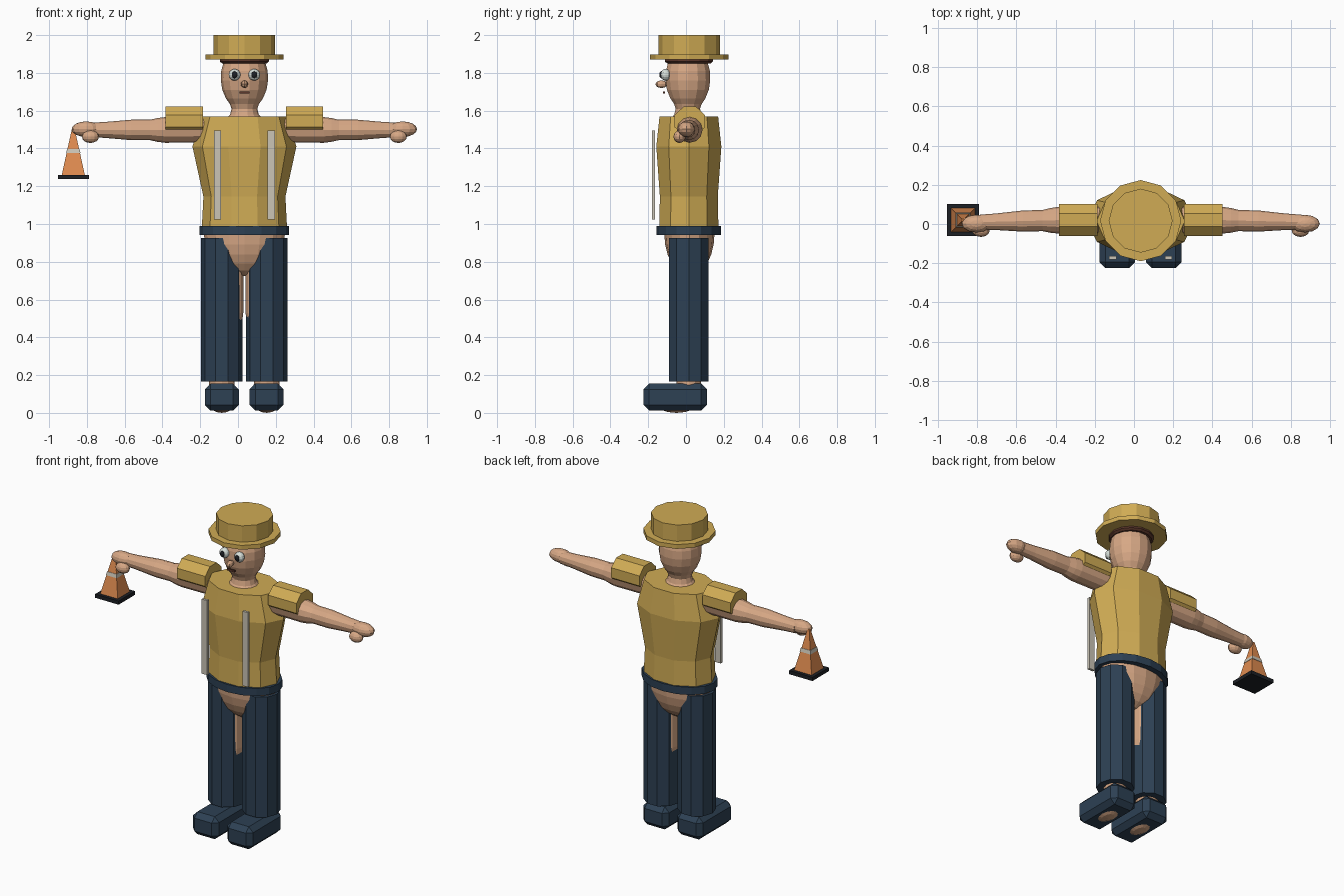
import bpy, bmesh, math
from mathutils import Matrix, Vector

if "Cube" in bpy.data.objects:
    bpy.data.objects.remove(bpy.data.objects["Cube"])

CX, CY = 0.034, 0.015          # axis of the figure


def material(name, rgb):
    m = bpy.data.materials.new(name)
    m.diffuse_color = (*rgb, 1)
    m.use_nodes = True
    m.node_tree.nodes["Principled BSDF"].inputs["Base Color"].default_value = m.diffuse_color
    return m


GOLD = material("gold cloth", (0.63, 0.41, 0.09))
SKIN = material("skin", (0.68, 0.39, 0.235))
NAVY = material("navy", (0.026, 0.052, 0.088))
STRIPE = material("reflective grey", (0.60, 0.56, 0.47))
ORANGE = material("cone orange", (0.74, 0.26, 0.08))
BLACK = material("black", (0.012, 0.014, 0.018))
WHITE = material("eye white", (0.68, 0.74, 0.70))
BROWN = material("brown", (0.11, 0.04, 0.025))


def finish(name, bm, mat):
    bmesh.ops.recalc_face_normals(bm, faces=bm.faces)
    me = bpy.data.meshes.new(name)
    bm.to_mesh(me)
    bm.free()
    me.materials.append(mat)
    ob = bpy.data.objects.new(name, me)
    bpy.context.collection.objects.link(ob)
    return ob


def loft(name, rings, sides, mat, axis="z", turn=0.0):
    """Skin closed rings (x, y, z, r1, r2) lying across the given axis."""
    bm = bmesh.new()
    loops = []
    for x, y, z, r1, r2 in rings:
        loop = []
        for i in range(sides):
            a = 2 * math.pi * i / sides + turn
            u, v = r1 * math.cos(a), r2 * math.sin(a)
            loop.append(bm.verts.new((x + u, y + v, z) if axis == "z" else (x, y + u, z + v)))
        loops.append(loop)
    for a, b in zip(loops, loops[1:]):
        for i in range(sides):
            j = (i + 1) % sides
            bm.faces.new((a[i], a[j], b[j], b[i]))
    bm.faces.new(loops[0])
    bm.faces.new(loops[-1])
    return finish(name, bm, mat)


def ball(name, centre, radii, mat, u=12, v=8):
    bm = bmesh.new()
    bmesh.ops.create_uvsphere(bm, u_segments=u, v_segments=v, radius=1)
    bmesh.ops.transform(bm, verts=bm.verts,
                        matrix=Matrix.Translation(Vector(centre)) @ Matrix.Diagonal((*radii, 1)))
    return finish(name, bm, mat)


def box(name, lo, hi, mat, bevel=0.0):
    lo, hi = Vector(lo), Vector(hi)
    bm = bmesh.new()
    bmesh.ops.create_cube(bm, size=1)
    bmesh.ops.transform(bm, verts=bm.verts,
                        matrix=Matrix.Translation((lo + hi) / 2) @ Matrix.Diagonal((*(hi - lo), 1)))
    if bevel:
        bmesh.ops.bevel(bm, geom=bm.edges[:], offset=bevel, segments=1, affect="EDGES")
    return finish(name, bm, mat)


# head and neck
head_profile = [(1.54, 0.11), (1.58, 0.076), (1.61, 0.068), (1.635, 0.077), (1.665, 0.098),
                (1.71, 0.117), (1.76, 0.125), (1.81, 0.123), (1.85, 0.112), (1.89, 0.09)]
loft("head", [(CX, 0.01, z, r, r * 0.97) for z, r in head_profile], 14, SKIN)
loft("hair", [(CX, 0.015, z, r, r) for z, r in [(1.85, 0.118), (1.86, 0.13), (1.88, 0.13)]], 14, BROWN)

# hat
loft("hat_brim", [(CX, 0.017, z, 0.207, 0.207) for z in (1.87, 1.897)], 12, GOLD)
loft("hat_crown", [(CX, 0.017, z, 0.163, 0.163) for z in (1.89, 2.0)], 12, GOLD)

# face
for s, side in ((-1, "right"), (1, "left")):
    x = CX + s * 0.052
    ball(side + "_eye", (x, -0.108, 1.79), (0.031, 0.027, 0.031), WHITE)
    ball(side + "_pupil", (x, -0.131, 1.79), (0.015, 0.01, 0.019), BLACK)
ball("nose", (CX, -0.13, 1.74), (0.019, 0.032, 0.02), SKIN, 8, 6)
box("mouth", (CX - 0.026, -0.121, 1.69), (CX + 0.026, -0.112, 1.702), BROWN)

# vest, belt and reflective stripes
torso = [(0.97, 0.226, 0.165), (1.145, 0.217, 0.161), (1.41, 0.275, 0.181), (1.57, 0.225, 0.163)]
loft("vest", [(CX, CY, z, rx, ry) for z, rx, ry in torso], 10, GOLD)
loft("belt", [(CX, CY, z, 0.237, 0.171) for z in (0.942, 0.99)], 16, NAVY)
for s, side in ((-1, "right"), (1, "left")):
    x = CX + s * 0.142
    box(side + "_stripe", (x - 0.019, -0.18, 1.025), (x + 0.019, -0.164, 1.495), STRIPE)

# pelvis
ball("pelvis", (CX, 0.018, 0.95), (0.215, 0.133, 0.225), SKIN, 16, 12)

# limbs
arm_profile = [(0.15, 0.066), (0.42, 0.068), (0.46, 0.063), (0.50, 0.054), (0.60, 0.054),
               (0.68, 0.047), (0.74, 0.042), (0.82, 0.038)]
for s, side in ((-1, "right"), (1, "left")):
    loft(side + "_sleeve", [(CX + s * d, 0.02, 1.545, 0.088, 0.082) for d in (0.22, 0.417)],
         8, GOLD, "x", math.pi / 8)
    loft(side + "_arm", [(CX + s * d, 0.02 - 0.025 * max(0, d - 0.4), 1.498, r, r) for d, r in arm_profile],
         12, SKIN, "x")
    ball(side + "_palm", (CX + s * 0.838, 0.002, 1.502), (0.076, 0.045, 0.041), SKIN)
    ball(side + "_thumb", (CX + s * 0.815, -0.034, 1.462), (0.045, 0.032, 0.033), SKIN)

    x = CX - 0.001 + s * 0.119
    inner = CX + s * 0.105
    loft(side + "_leg", [(x, CY, 0.08, 0.07, 0.065), (x, CY, 0.18, 0.068, 0.065),
                         (inner, CY, 0.53, 0.099, 0.09), (inner, CY, 0.9, 0.1, 0.094)], 12, SKIN)
    loft(side + "_trouser", [(x, CY, z, 0.11, 0.11) for z in (0.167, 0.925)], 10, NAVY)
    box(side + "_shoe", (x - 0.09, -0.225, 0.013), (x + 0.09, 0.11, 0.155), NAVY, 0.03)
    ball(side + "_foot", (x, -0.05, 0.06), (0.075, 0.12, 0.06), SKIN)

# traffic cone held in the right hand
KX, KY = -0.872, 0.02
R2 = math.sqrt(2)


def pyramid(name, levels, mat):
    loft(name, [(KX, KY, z, r * R2, r * R2) for z, r in levels], 4, mat, turn=math.pi / 4)


box("cone_base", (KX - 0.082, KY - 0.082, 1.237), (KX + 0.082, KY + 0.082, 1.26), BLACK)
pyramid("cone_body", [(1.255, 0.062), (1.51, 0.006)], ORANGE)
pyramid("cone_band", [(1.375, 0.038), (1.397, 0.033)], STRIPE)
